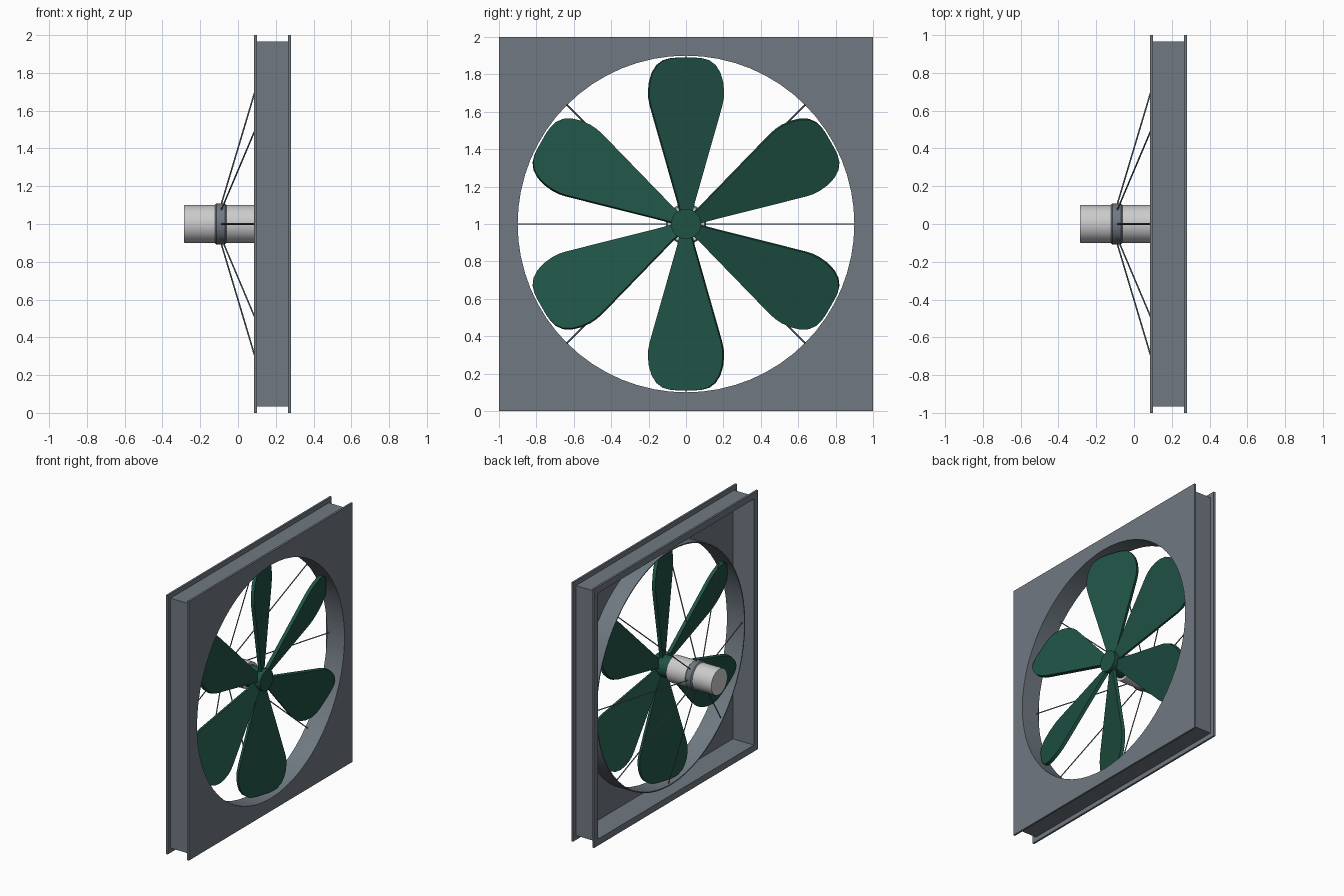
import bpy, bmesh
from math import sin, cos, pi, sqrt, radians
from mathutils import Vector, Matrix

if "Cube" in bpy.data.objects:
    bpy.data.objects.remove(bpy.data.objects["Cube"])

CENTRE = Vector((0, 0, 1))


def material(name, rgb):
    m = bpy.data.materials.new(name)
    m.diffuse_color = (*rgb, 1)
    m.use_nodes = True
    m.node_tree.nodes["Principled BSDF"].inputs["Base Color"].default_value = m.diffuse_color
    return m


STEEL = material("slate_steel", (0.16, 0.19, 0.22))
GREEN = material("dark_green", (0.014, 0.085, 0.06))


def finish(name, bm, mat=None, smooth=False):
    bmesh.ops.recalc_face_normals(bm, faces=bm.faces)
    me = bpy.data.meshes.new(name)
    bm.to_mesh(me)
    bm.free()
    ob = bpy.data.objects.new(name, me)
    bpy.context.collection.objects.link(ob)
    ob.location = CENTRE
    if mat:
        me.materials.append(mat)
    if smooth:
        bpy.ops.object.select_all(action='DESELECT')
        ob.select_set(True)
        bpy.context.view_layer.objects.active = ob
        bpy.ops.object.shade_smooth_by_angle(angle=radians(30))
    return ob


def circle(a):
    return 1.0


def square(a):
    return 1 / max(abs(cos(a)), abs(sin(a)))


def lathe(name, profile, n=64, closed=True, mat=None, smooth=True):
    """Sweep (x, radius, shape) points around the x axis; closed makes a ring, open gets end caps."""
    bm = bmesh.new()
    loops = []
    for x, r, shape in profile:
        loop = []
        for i in range(n):
            a = 2 * pi * (i + 0.5 * (n == 4)) / n
            s = r * shape(a)
            loop.append(bm.verts.new((x, s * cos(a), s * sin(a))))
        loops.append(loop)
    pairs = list(zip(loops, loops[1:]))
    if closed:
        pairs.append((loops[-1], loops[0]))
    else:
        bm.faces.new(loops[0])
        bm.faces.new(loops[-1])
    for p, q in pairs:
        for i in range(n):
            j = (i + 1) % n
            bm.faces.new((p[i], p[j], q[j], q[i]))
    return finish(name, bm, mat, smooth)


def ring(points, shape):
    return [(x, r, shape) for x, r in points]


# Square channel frame: rear flange and side walls
lathe("frame_channel", ring([(.085, .95), (.085, 1), (.1, 1), (.1, .965), (.265, .965), (.265, .95)], square),
      n=4, mat=STEEL, smooth=False)

# Front plate with round opening, and the shroud behind it
lathe("front_plate", [(.265, .9, circle), (.265, 1, square), (.28, 1, square), (.28, .9, circle)], mat=STEEL)
lathe("shroud", ring([(.13, .9), (.13, .908), (.265, .908), (.265, .9)], circle), mat=STEEL)

# Motor, clamp band and hub
lathe("motor", ring([(-.285, .098), (-.282, .1), (.1, .1)], circle), n=48, closed=False)
lathe("motor_clamp", ring([(-.125, .098), (-.115, .108), (-.07, .108), (-.06, .098)], circle),
      n=48, mat=STEEL)
lathe("hub", ring([(.1, .08), (.245, .08)], circle), n=48, closed=False, mat=GREEN)

# Eight stay rods from the clamp to the shroud
for k in range(8):
    a = k * pi / 4
    radial = Vector((0, cos(a), sin(a)))
    p = Vector((-.09, 0, 0)) + radial * .1
    q = Vector((.15, 0, 0)) + radial * .903
    d = q - p
    bm = bmesh.new()
    bmesh.ops.create_cone(bm, cap_ends=True, segments=8, radius1=.004, radius2=.004, depth=d.length)
    m = Matrix.Translation((p + q) / 2) @ d.to_track_quat('Z', 'Y').to_matrix().to_4x4()
    bmesh.ops.transform(bm, matrix=m, verts=bm.verts)
    finish(f"stay_rod_{k + 1}", bm, STEEL, True)

# Six pitched paddle blades: half outline as (half width, radius)
half = [(.026, .04), (.045, .12), (.19, .63), (.198, .67), (.2, .71), (.195, .76), (.18, .81),
        (.155, .85), (.12, .876), (.08, .887), (.04, .89)]
outline = half + [(-w, r) for w, r in reversed(half)]
PITCH, THICK = radians(18), .025
for k in range(6):
    bm = bmesh.new()
    sides = [[bm.verts.new((x, w / cos(PITCH), r)) for w, r in outline] for x in (-THICK / 2, THICK / 2)]
    for s in sides:
        bm.faces.new(s)
    for i in range(len(outline)):
        j = (i + 1) % len(outline)
        bm.faces.new((sides[0][i], sides[0][j], sides[1][j], sides[1][i]))
    m = (Matrix.Rotation(k * pi / 3, 4, 'X') @ Matrix.Translation((.2, 0, 0))
         @ Matrix.Rotation(PITCH, 4, 'Z'))
    bmesh.ops.transform(bm, matrix=m, verts=bm.verts)
    finish(f"blade_{k + 1}", bm, GREEN, True)
